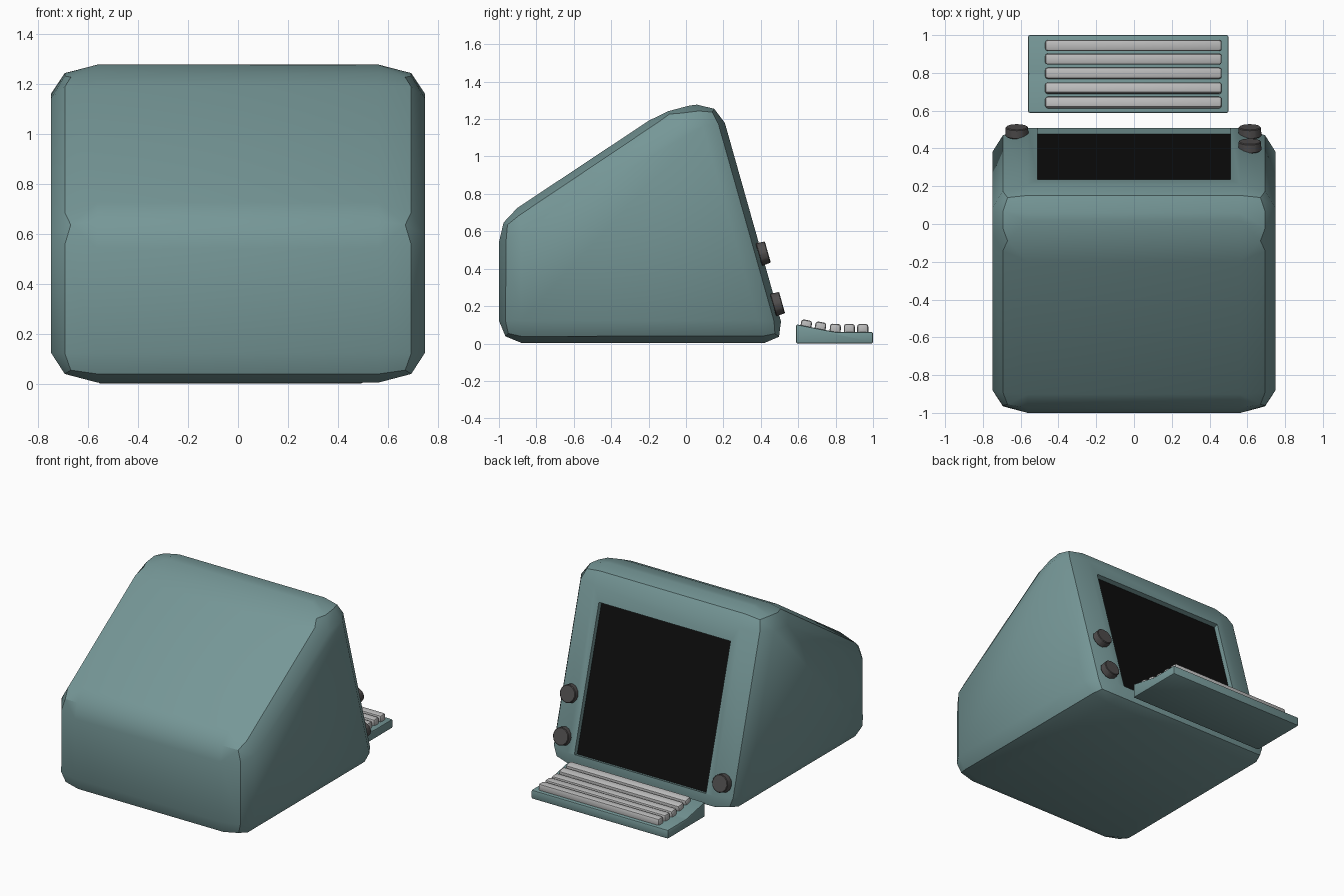
import bpy, bmesh, math
from mathutils import Vector, Matrix

if "Cube" in bpy.data.objects:
    bpy.data.objects.remove(bpy.data.objects["Cube"])


def material(name, r, g, b):
    m = bpy.data.materials.new(name)
    m.diffuse_color = (r, g, b, 1)
    m.use_nodes = True
    m.node_tree.nodes["Principled BSDF"].inputs["Base Color"].default_value = m.diffuse_color
    return m


TEAL = material("teal_plastic", 0.18, 0.31, 0.31)
BLACK = material("black_glass", 0.004, 0.004, 0.004)
DARK = material("dark_knob", 0.08, 0.075, 0.075)
KEY = material("grey_keys", 0.5, 0.5, 0.5)


def link(name, bm, mat):
    bmesh.ops.recalc_face_normals(bm, faces=bm.faces[:])
    me = bpy.data.meshes.new(name)
    bm.to_mesh(me)
    bm.free()
    me.materials.append(mat)
    ob = bpy.data.objects.new(name, me)
    bpy.context.collection.objects.link(ob)
    return ob


def prism(name, profile, half, mat):
    """Side profile (y, z) extruded along x."""
    bm = bmesh.new()
    face = bm.faces.new([bm.verts.new((-half, y, z)) for y, z in profile])
    ext = bmesh.ops.extrude_face_region(bm, geom=[face])
    verts = [v for v in ext["geom"] if isinstance(v, bmesh.types.BMVert)]
    bmesh.ops.translate(bm, verts=verts, vec=(2 * half, 0, 0))
    return link(name, bm, mat)


def box(name, size, loc, tilt, mat):
    bm = bmesh.new()
    bmesh.ops.create_cube(bm, size=1, matrix=Matrix.Diagonal((*size, 1)))
    ob = link(name, bm, mat)
    ob.location, ob.rotation_euler.x = loc, tilt
    return ob


def bevel(ob, width, segments):
    b = ob.modifiers.new("bevel", "BEVEL")
    b.width, b.segments = width, segments
    b.limit_method = "ANGLE"
    b.angle_limit = math.radians(10)


def finish(ob, angle=30):
    """Apply the modifiers and shade smooth between sharp edges."""
    bpy.ops.object.select_all(action="DESELECT")
    ob.select_set(True)
    bpy.context.view_layer.objects.active = ob
    bpy.ops.object.convert(target="MESH")
    bpy.ops.object.shade_smooth_by_angle(angle=math.radians(angle))


# Sloping screen side of the case
SLOPE = 3.547
NORMAL = Vector((0, SLOPE, 1)).normalized()
TILT = -math.acos(NORMAL.z)


def on_panel(x, z, out=0.0):
    return Vector((x, 0.51 - (z - 0.11) / SLOPE, z)) + NORMAL * out


# Case: wedge profile, bevelled, stretched in x so the side bevels are wider
STRETCH = 1.57
case = prism("case", [(-1, 0.004), (-1, 0.66), (-0.1, 1.257), (0.176, 1.292),
                      (0.54, 0.004)], 0.748 / STRETCH, TEAL)
case.scale.x = STRETCH
bevel(case, 0.118, 2)

# Screen recess and screen
cutter = box("screen_cutter", (1.02, 1.0, 0.068), on_panel(0, 0.6), TILT, TEAL)
cutter.hide_render = True
cut = case.modifiers.new("recess", "BOOLEAN")
cut.operation, cut.solver, cut.object = "DIFFERENCE", "EXACT", cutter
bpy.context.view_layer.update()
finish(case)
bpy.data.objects.remove(cutter)
box("screen", (1.02, 1.0, 0.008), on_panel(0, 0.6, -0.037), TILT, BLACK)

# Knobs
for i, (x, z) in enumerate([(-0.62, 0.21), (0.613, 0.21), (0.613, 0.48)]):
    bm = bmesh.new()
    bmesh.ops.create_cone(bm, cap_ends=True, segments=12, radius1=0.063,
                          radius2=0.06, depth=0.05)
    knob = link(f"knob_{i + 1}", bm, DARK)
    knob.location, knob.rotation_euler.x = on_panel(x, z, 0.008), TILT
    bevel(knob, 0.004, 1)
    finish(knob, 35)

# Keyboard base
base = prism("keyboard_base", [(0.588, 0), (0.588, 0.103), (0.795, 0.062),
                               (1, 0.062), (1, 0)], 0.53, TEAL)
base.location.x = -0.03
bevel(base, 0.009, 2)
finish(base)

# Key rows
rows = [(0.642, 0.097, -11), (0.718, 0.086, -11), (0.798, 0.076, -3),
        (0.873, 0.076, 0), (0.945, 0.076, 0)]
for i, (y, z, deg) in enumerate(rows):
    row = box(f"key_row_{i + 1}", (0.935, 0.059, 0.058), (-0.003, y, z),
              math.radians(deg), KEY)
    bevel(row, 0.014, 2)
    finish(row)
